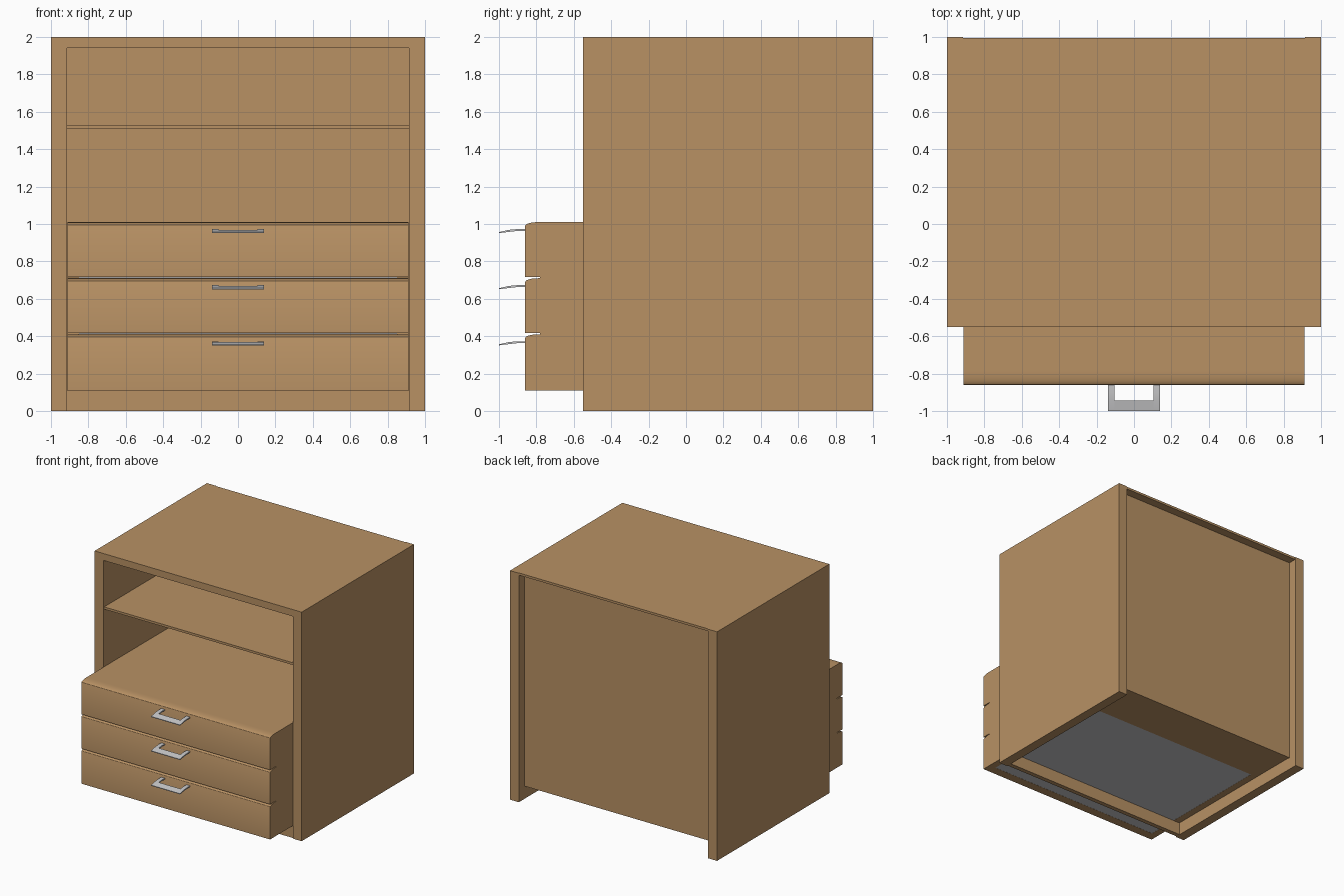
import bpy, bmesh, math

if "Cube" in bpy.data.objects:
    bpy.data.objects.remove(bpy.data.objects["Cube"])


def material(name, rgb):
    m = bpy.data.materials.new(name)
    m.diffuse_color = (*rgb, 1)
    m.use_nodes = True
    m.node_tree.nodes["Principled BSDF"].inputs["Base Color"].default_value = m.diffuse_color
    return m


WOOD = material("wood_brown", (0.479, 0.283, 0.127))
METAL = material("light_grey", (0.57, 0.57, 0.58))


def extrude_profile(name, pts, x0, x1, mat, smooth=False):
    """Solid from a (y, z) outline extruded along x."""
    bm = bmesh.new()
    face = bm.faces.new([bm.verts.new((x0, y, z)) for y, z in pts])
    res = bmesh.ops.extrude_face_region(bm, geom=[face])
    verts = [g for g in res["geom"] if isinstance(g, bmesh.types.BMVert)]
    bmesh.ops.translate(bm, verts=verts, vec=(x1 - x0, 0, 0))
    bmesh.ops.recalc_face_normals(bm, faces=bm.faces)
    me = bpy.data.meshes.new(name)
    bm.to_mesh(me)
    bm.free()
    me.materials.append(mat)
    ob = bpy.data.objects.new(name, me)
    bpy.context.collection.objects.link(ob)
    if smooth:
        bpy.context.view_layer.objects.active = ob
        ob.select_set(True)
        bpy.ops.object.shade_smooth_by_angle(angle=math.radians(30))
        ob.select_set(False)
    return ob


def box(name, x, y, z, mat=WOOD):
    pts = [(y[0], z[0]), (y[1], z[0]), (y[1], z[1]), (y[0], z[1])]
    return extrude_profile(name, pts, x[0], x[1], mat)


IN = 0.915      # inner face of the side panels
DW = 0.912      # half width of the drawer unit

# Cabinet shell
for side, s in (("left", -1), ("right", 1)):
    box(side + "_side_panel", sorted((s * IN, s * 1.0)), (-0.55, 1.0), (0, 2))
extrude_profile("top_panel", [(-0.55, 2), (-0.55, 1.94), (0.92, 1.94), (0.92, 1.98),
                              (0.995, 1.98), (0.995, 2)], -IN, IN, WOOD)
box("back_panel", (-IN, IN), (0.90, 0.92), (0.11, 1.98))
box("shelf", (-IN, IN), (-0.54, 0.90), (1.51, 1.53))
box("plinth", (-IN, IN), (-0.54, -0.50), (0, 0.11))

# Drawer housing that projects from the cabinet
for side, s in (("left", -1), ("right", 1)):
    box(side + "_housing_side", sorted((s * 0.85, s * DW)), (-0.78, 0.90), (0.11, 0.99))
box("housing_top", (-DW, DW), (-0.78, 0.90), (0.99, 1.01))
box("housing_rear_floor", (-0.85, 0.85), (0.50, 0.90), (0.11, 0.13))

for i, label in enumerate(("lower", "middle", "upper")):
    z = 0.11 + 0.30 * i
    top = z + 0.30
    # Drawer front with a rounded top edge
    lip = [(-0.79 - 0.07 * math.sin(a), top - 0.02 + 0.02 * math.cos(a))
           for a in (math.radians(15 * k) for k in range(7))]
    base = z + (0.006 if i else 0)
    extrude_profile(label + "_drawer_front", [(-0.86, base), (-0.78, base), (-0.78, top)] + lip,
                    -DW, DW, WOOD, True)
    # Grey drawer tray
    box(label + "_drawer_bottom", (-0.85, 0.85), (-0.78, 0.50), (z + 0.001, z + 0.015), METAL)
    box(label + "_drawer_back", (-0.85, 0.85), (0.48, 0.50), (z + 0.015, z + 0.25), METAL)
    # Handle: two arched legs and a cross bar
    h = z + 0.248
    upper = [(-0.86, 0.015), (-0.90, 0.015), (-0.945, 0.011), (-1.0, -0.001)]
    lower = [(-1.0, -0.007), (-0.97, -0.003), (-0.945, 0.0), (-0.90, 0.005), (-0.86, 0.005)]
    for side, s in (("left", -1), ("right", 1)):
        extrude_profile(label + "_handle_leg_" + side, [(y, h + d) for y, d in upper + lower],
                        *sorted((s * 0.105, s * 0.14)), METAL, True)
    bar = upper[2:] + lower[:3]
    extrude_profile(label + "_handle_bar", [(y, h + d) for y, d in bar],
                    -0.105, 0.105, METAL, True)
